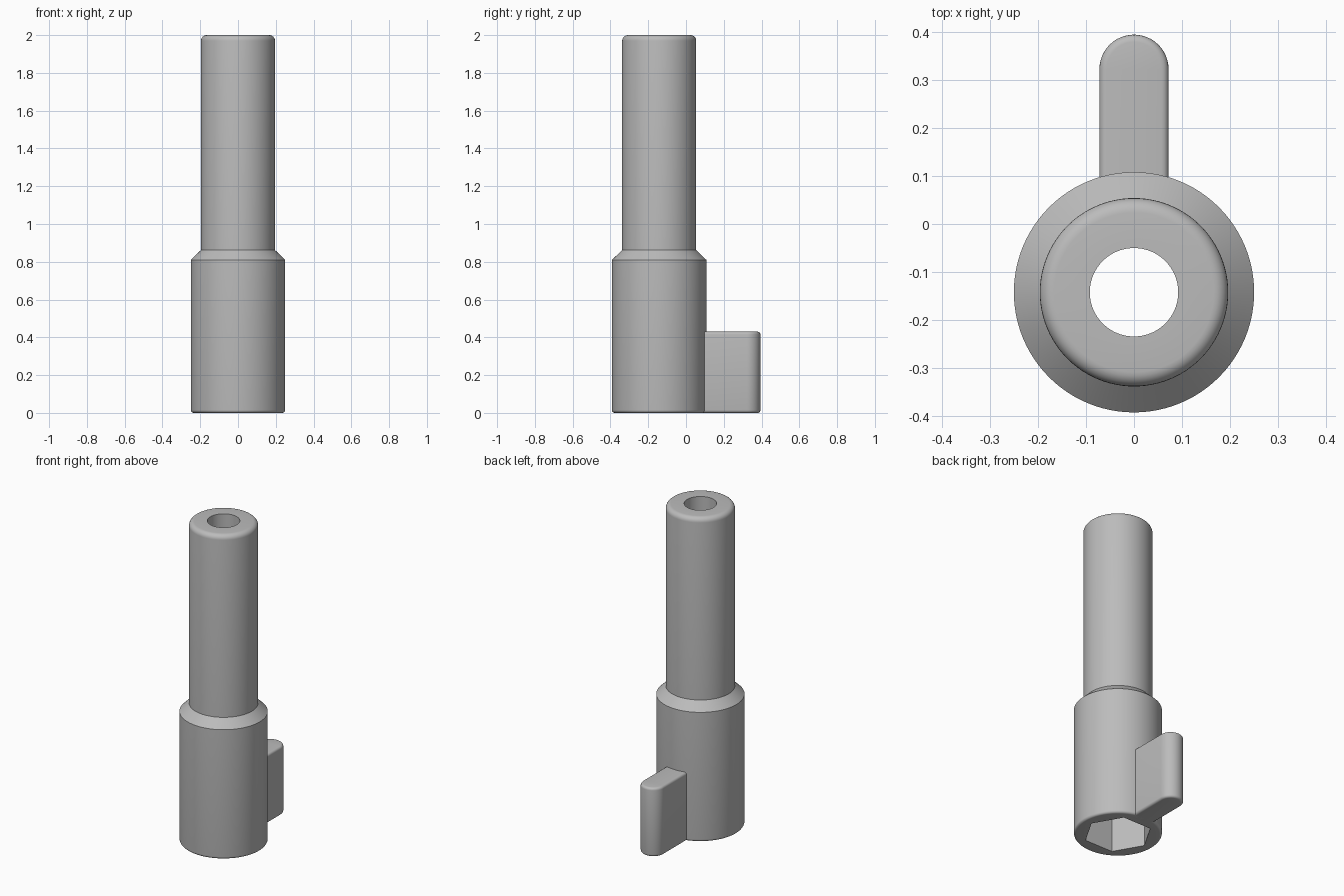
import bpy, bmesh, math
from mathutils import Vector

if "Cube" in bpy.data.objects:
    bpy.data.objects.remove(bpy.data.objects["Cube"], do_unlink=True)

AXIS_Y = -0.142      # centre line of the tube
BODY_R, NECK_R, BORE_R = 0.25, 0.196, 0.092
HEX_R, HEX_DEPTH = 0.195, 0.7

grey = bpy.data.materials.new("plain grey")
grey.use_nodes = True
colour = (0.5, 0.5, 0.5, 1)
grey.diffuse_color = colour
grey.node_tree.nodes["Principled BSDF"].inputs["Base Color"].default_value = colour


def make_object(name, bm):
    bmesh.ops.recalc_face_normals(bm, faces=bm.faces[:])
    mesh = bpy.data.meshes.new(name)
    bm.to_mesh(mesh)
    bm.free()
    mesh.materials.append(grey)
    obj = bpy.data.objects.new(name, mesh)
    bpy.context.collection.objects.link(obj)
    return obj


def activate(obj):
    bpy.ops.object.select_all(action="DESELECT")
    obj.select_set(True)
    bpy.context.view_layer.objects.active = obj


def fillet(cx, cz, r, start, steps=6):
    """Quarter-circle points, anticlockwise from the start angle."""
    angles = [math.radians(start + 90 * i / steps) for i in range(steps + 1)]
    return [(cx + r * math.cos(a), cz + r * math.sin(a)) for a in angles]


def prism(outline, z0, z1):
    bm = bmesh.new()
    face = bm.faces.new([bm.verts.new((x, y, z0)) for x, y in outline])
    top = bmesh.ops.extrude_face_region(bm, geom=[face])["geom"]
    verts = [v for v in top if isinstance(v, bmesh.types.BMVert)]
    bmesh.ops.translate(bm, verts=verts, vec=(0, 0, z1 - z0))
    return bm


# Stepped tube, turned from one closed profile
low, high = 0.015, 0.03
profile = [(BORE_R, 0)]
profile += fillet(BODY_R - low, low, low, -90)
profile += [(BODY_R, 0.81), (NECK_R, 0.862)]
profile += fillet(NECK_R - high, 2 - high, high, 0)
profile += [(BORE_R, 2)]
bm = bmesh.new()
ring = [bm.verts.new((r, AXIS_Y, z)) for r, z in profile]
edges = [bm.edges.new((ring[i - 1], ring[i])) for i in range(len(ring))]
bmesh.ops.spin(bm, geom=ring + edges, cent=(0, AXIS_Y, 0), axis=(0, 0, 1),
               angle=math.tau, steps=96, use_merge=True)
bmesh.ops.remove_doubles(bm, verts=bm.verts[:], dist=0.0001)
tube = make_object("stepped_tube", bm)

# Hexagonal socket cut up into the base
hexagon = [(HEX_R * math.cos(math.radians(60 * i)),
            AXIS_Y + HEX_R * math.sin(math.radians(60 * i))) for i in range(6)]
cutter = make_object("socket_cutter", prism(hexagon, -0.1, HEX_DEPTH))
cutter.hide_render = True
cut = tube.modifiers.new("socket", "BOOLEAN")
cut.operation, cut.object, cut.solver = "DIFFERENCE", cutter, "EXACT"
activate(tube)
bpy.ops.object.modifier_apply(modifier=cut.name)
bpy.data.objects.remove(cutter, do_unlink=True)

# Round-ended side fin with softened top and bottom rims
half, tip_y, root_y = 0.072, 0.322, 0.06
outline = [(half, root_y)]
outline += [(half * math.cos(math.pi * i / 24), tip_y + half * math.sin(math.pi * i / 24))
            for i in range(25)]
outline += [(-half, root_y)]
bm = prism(outline, 0, 0.43)
rims = [e for e in bm.edges
        if abs(e.verts[0].co.z - e.verts[1].co.z) < 0.001
        and max(v.co.y for v in e.verts) > root_y + 0.01]
bmesh.ops.bevel(bm, geom=rims, offset=0.015, segments=4, profile=0.5, affect="EDGES")
fin = make_object("side_fin", bm)

for obj in (tube, fin):
    activate(obj)
    bpy.ops.object.shade_smooth_by_angle(angle=math.radians(30))
